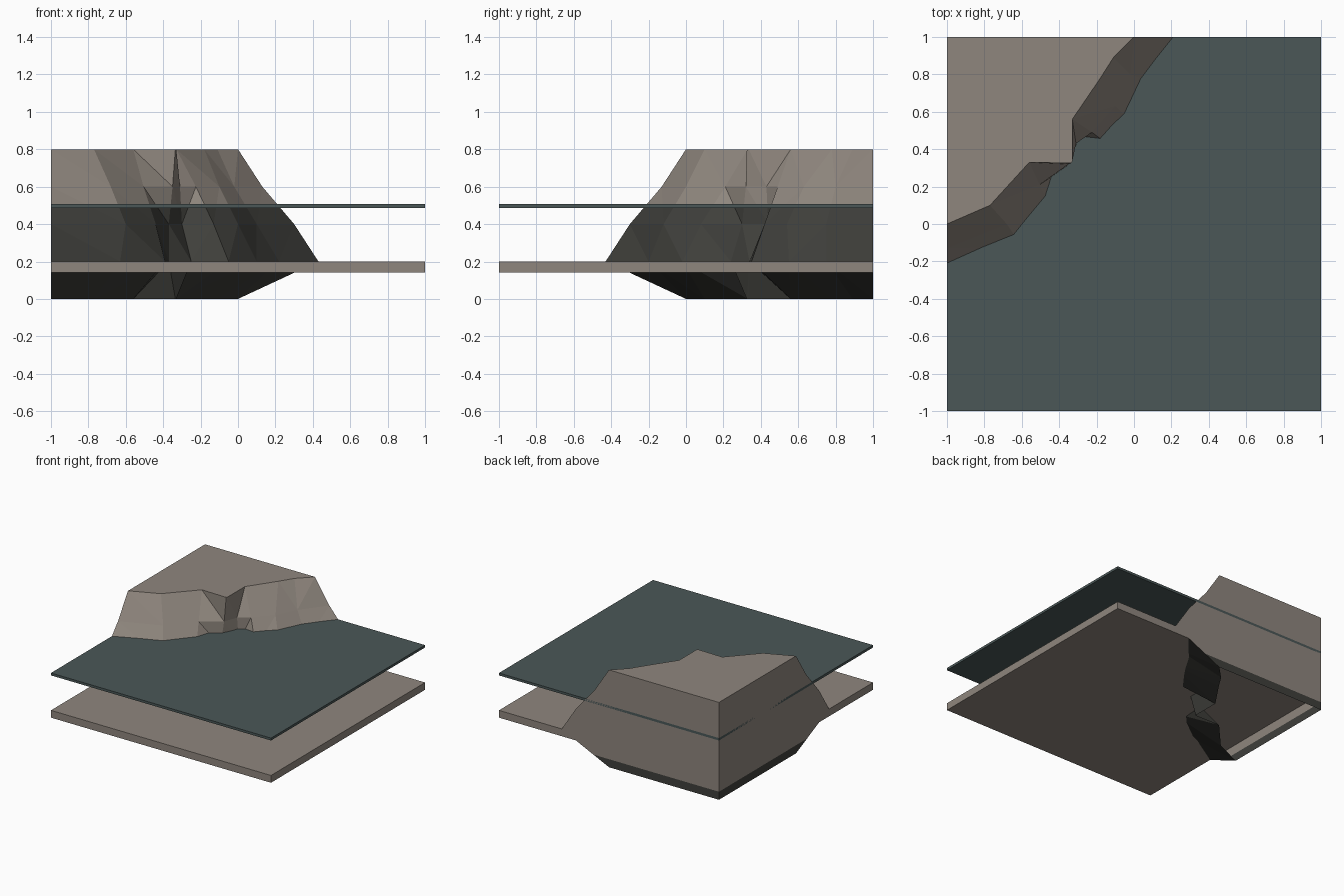
import bpy, bmesh

if "Cube" in bpy.data.objects:
    bpy.data.objects.remove(bpy.data.objects["Cube"])


def material(name, rgb):
    m = bpy.data.materials.new(name)
    m.diffuse_color = (*rgb, 1)
    m.use_nodes = True
    m.node_tree.nodes["Principled BSDF"].inputs["Base Color"].default_value = m.diffuse_color
    return m


STONE = material("stone", (0.275, 0.24, 0.208))
WET = material("wet dark stone", (0.05, 0.05, 0.044))
WATER = material("water", (0.069, 0.096, 0.096))


def add_object(name, bm, mats):
    mesh = bpy.data.meshes.new(name)
    bm.to_mesh(mesh)
    bm.free()
    for m in mats:
        mesh.materials.append(m)
    ob = bpy.data.objects.new(name, mesh)
    bpy.context.collection.objects.link(ob)
    return ob


def slab(name, z0, z1, mat):
    bm = bmesh.new()
    bmesh.ops.create_cube(bm, size=1)
    bmesh.ops.scale(bm, vec=(2, 2, z1 - z0), verts=bm.verts)
    bmesh.ops.translate(bm, vec=(0, 0, (z0 + z1) / 2), verts=bm.verts)
    return add_object(name, bm, [mat])


# Square sheets: river bed and water surface
slab("river_bed", 0.14, 0.2, STONE)
slab("water_surface", 0.487, 0.507, WATER)

# Cliff shoreline at each height, from the left side round to the back
rim = [(-1, 0), (-.77, .1), (-.56, .33), (-.335, .325), (-.33, .335),
       (-.33, .56), (-.18, .78), (-.11, .89), (0, 1)]
contours = [
    (0.0, rim),
    (0.2, [(-1, -.43), (-.63, -.2), (-.39, -.02), (-.37, .24), (-.25, .34),
           (-.05, .35), (.1, .55), (.22, .75), (.43, 1)]),
    (0.4, [(-1, -.3), (-.6, -.12), (-.44, .08), (-.37, .3), (-.3, .44),
           (-.13, .42), (0, .54), (.1, .75), (.3, 1)]),
    (0.6, [(-1, -.13), (-.68, 0), (-.505, .21), (-.35, .32), (-.31, .43),
           (-.225, .49), (-.1, .63), (-.02, .8), (.13, 1)]),
    (0.8, rim),
]

# Cliff: stacked rings closed through the back left corner, open underneath
bm = bmesh.new()
rings = [[bm.verts.new((x, y, z)) for x, y in pts + [(-1, 1)]] for z, pts in contours]
n = len(rings[0])
for low, high in zip(rings, rings[1:]):
    for i in range(n):
        j = (i + 1) % n
        bm.faces.new((low[i], low[j], high[j], high[i]))
bm.faces.new(rings[-1])
bmesh.ops.triangulate(bm, faces=bm.faces[:])

# Cut along the water line and the foot of the outer walls
for z in (0.066, 0.5):
    bmesh.ops.bisect_plane(bm, geom=bm.verts[:] + bm.edges[:] + bm.faces[:],
                           plane_co=(0, 0, z), plane_no=(0, 0, 1))
# Dark below water on the cliff, dark only at the foot on the outer walls
for f in bm.faces:
    wall = all(v.co.x < -0.999 for v in f.verts) or all(v.co.y > 0.999 for v in f.verts)
    f.material_index = int(f.calc_center_median().z < (0.066 if wall else 0.5))
add_object("cliff", bm, [STONE, WET])
